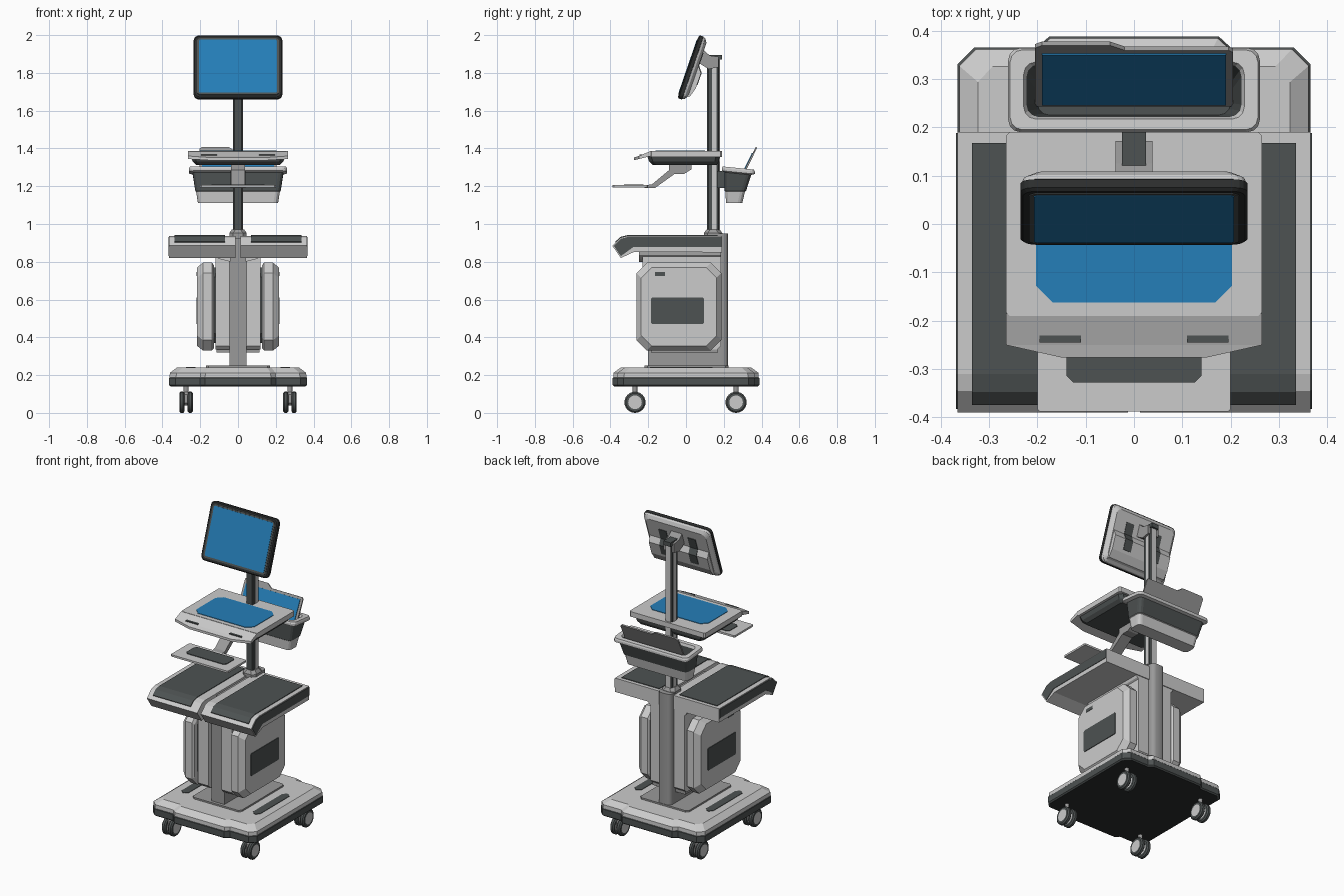
import bpy, bmesh, math
from mathutils import Matrix, Vector

if "Cube" in bpy.data.objects:
    bpy.data.objects.remove(bpy.data.objects["Cube"])


def material(name, rgb):
    m = bpy.data.materials.new(name)
    m.diffuse_color = (*rgb, 1)
    m.use_nodes = True
    m.node_tree.nodes["Principled BSDF"].inputs["Base Color"].default_value = m.diffuse_color
    return m


LIGHT, MID, DARK, BLACK, BLUE = range(5)
MATS = [material("light grey", (0.60, 0.60, 0.60)), material("mid grey", (0.32, 0.32, 0.32)),
        material("dark grey", (0.075, 0.085, 0.085)), material("black", (0.025, 0.027, 0.027)),
        material("screen blue", (0.018, 0.21, 0.48))]


def loft(name, rings, cols, caps=None, mirror=False, matrix=None, smooth=False):
    """Skin a list of equal rings; cols gives one colour per segment."""
    bm = bmesh.new()
    vs = [[bm.verts.new(p) for p in r] for r in rings]
    n = len(rings[0])
    for k in range(len(rings) - 1):
        for i in range(n):
            j = (i + 1) % n
            bm.faces.new((vs[k][i], vs[k][j], vs[k + 1][j], vs[k + 1][i])).material_index = cols[k]
    caps = caps or (cols[0], cols[-1])
    bm.faces.new(vs[0][::-1]).material_index = caps[0]
    bm.faces.new(vs[-1]).material_index = caps[1]
    bmesh.ops.recalc_face_normals(bm, faces=bm.faces)
    me = bpy.data.meshes.new(name)
    bm.to_mesh(me)
    bm.free()
    for m in MATS:
        me.materials.append(m)
    ob = bpy.data.objects.new(name, me)
    bpy.context.collection.objects.link(ob)
    if matrix:
        ob.matrix_world = matrix
    if mirror:
        ob.modifiers.new("mirror", 'MIRROR')
    if smooth:
        bpy.ops.object.select_all(action='DESELECT')
        ob.select_set(True)
        bpy.context.view_layer.objects.active = ob
        bpy.ops.object.shade_smooth_by_angle(angle=math.radians(35))
    return ob


def place(pts, axis, t):
    return [{'x': (t, a, b), 'y': (a, t, b), 'z': (a, b, t)}[axis] for a, b in pts]


def prism(name, pts, axis, lo, hi, col, **kw):
    return loft(name, [place(pts, axis, lo), place(pts, axis, hi)], [col], **kw)


def rect(a0, a1, b0, b1, c=0.0, n=1):
    """Rectangle with corners cut (n=1) or rounded (n>1) by c."""
    if c == 0:
        return [(a0, b0), (a1, b0), (a1, b1), (a0, b1)]
    out = []
    for k, (ca, cb) in enumerate([(a1 - c, b1 - c), (a0 + c, b1 - c), (a0 + c, b0 + c), (a1 - c, b0 + c)]):
        for i in range(n + 1):
            t = (k + i / n) * math.pi / 2
            out.append((ca + c * math.cos(t), cb + c * math.sin(t)))
    return out


def box(name, x0, x1, y0, y1, z0, z1, col, **kw):
    return prism(name, rect(x0, x1, y0, y1), 'z', z0, z1, col, **kw)


def circle(ca, cb, r, n=24):
    return [(ca + r * math.cos(i * math.tau / n), cb + r * math.sin(i * math.tau / n)) for i in range(n)]


# casters: twin wheels with pale hubs
for cx in (-0.275, 0.275):
    for cy in (-0.27, 0.265):
        for o in (-0.022, 0.022):
            ring = lambda r, t: place(circle(cy, 0.056, r), 'x', cx + o + t)
            loft("caster_wheel", [ring(.036, -.014), ring(.048, -.014), ring(.056, -.007), ring(.056, .007),
                                  ring(.048, .014), ring(.036, .014)], [DARK] * 5, (LIGHT, LIGHT), smooth=True)
        prism("caster_fork", rect(cy - 0.025, cy + 0.025, 0.04, 0.11, 0.012), 'x', cx - 0.009, cx + 0.009, MID)
        prism("caster_stem", circle(cx, cy, 0.013, 12), 'z', 0.09, 0.145, MID)

# base: dark skirt under a chamfered light top
quarter = [(0.365, 0.2), (0.365, 0.33), (0.33, 0.365), (0.2, 0.365), (0.175, 0.388)]
half = quarter + [(-x, y) for x, y in quarter[::-1]]
outline = half + [(x, -y) for x, y in half[::-1]]


def base_ring(d, z):
    return [(x * (1 - d / 0.365), y * (1 - d / 0.385), z) for x, y in outline]


loft("base", [base_ring(.008, .14), base_ring(0, .147), base_ring(0, .185), base_ring(.003, .188),
              base_ring(.004, .212), base_ring(.042, .24)], [DARK, DARK, DARK, LIGHT, LIGHT], (BLACK, LIGHT))
prism("base_plate", rect(-0.17, 0.17, -0.22, 0.225, 0.015), 'z', 0.238, 0.25, MID)
prism("base_grip", rect(0.225, 0.275, -0.19, 0.14, 0.02), 'z', 0.238, 0.243, DARK, mirror=True)

# spine and rear column
box("spine", -0.045, 0.045, -0.20, 0.18, 0.245, 0.925, MID)
prism("rear_column", rect(-0.045, 0.045, 0.13, 0.222, 0.025, 3), 'z', 0.245, 0.95, MID, smooth=True)
box("spine_foot", -0.115, 0.115, -0.185, 0.17, 0.32, 0.40, MID)
prism("spine_panel", rect(-0.23, 0.185, 0.335, 0.865, 0.02), 'x', 0.045, 0.12, LIGHT, mirror=True)
prism("panel_gap", rect(-0.22, 0.16, 0.37, 0.77, 0.05), 'x', 0.115, 0.14, DARK, mirror=True)

# side housings with dark panels
hr = lambda d, x: place(rect(-0.262 + d, 0.187 - d, 0.33 + d, 0.795 - d, 0.055), 'x', x)
loft("side_housing", [hr(.012, .128), hr(0, .138), hr(0, .185), hr(.025, .217)], [LIGHT] * 3, mirror=True)
prism("housing_panel", rect(-0.185, 0.095, 0.47, 0.61, 0.006), 'x', 0.215, 0.221, DARK, mirror=True)
box("housing_badge_slot", 0.215, 0.219, -0.165, -0.11, 0.725, 0.745, DARK, mirror=True)

# side wings with curled front lip, pads and dark edges
prism("wing", [(.19, .85), (.19, .937), (-.31, .937), (-.345, .928), (-.39, .885), (-.345, .82), (-.275, .852)],
      'x', 0.012, 0.365, LIGHT, mirror=True)
prism("wing_pad", [(.167, .93), (.167, .941), (-.31, .941), (-.347, .932), (-.374, .907), (-.368, .895),
                   (-.34, .918), (-.31, .93)], 'x', 0.07, 0.335, DARK, mirror=True)
prism("wing_edge", [(.188, .877), (.188, .931), (-.31, .931), (-.343, .922), (-.382, .885), (-.345, .83),
                    (-.28, .877)], 'x', 0.362, 0.368, DARK, mirror=True)
prism("wing_gusset", [(.04, .80), (.10, .815), (.13, .835), (.14, .86), (.04, .86)], 'y', -0.25, 0.185,
      LIGHT, mirror=True)

# pole with pale side inlay, and its collar
prism("pole", rect(-0.024, 0.024, 0.112, 0.176, 0.006), 'z', 0.93, 1.89, DARK)
box("pole_inlay", -0.026, 0.026, 0.138, 0.162, 0.95, 1.885, LIGHT)
box("pole_back_strip", -0.018, 0.018, 0.17, 0.179, 0.95, 1.88, LIGHT)
cr = lambda d, z: place(rect(-.046 + d, .046 - d, .095 + d, .192 - d, .02), 'z', z)
loft("pole_collar", [cr(0, .92), cr(0, .952), cr(.014, .972)], [MID, MID])

# monitor, built upright and tilted back
tilt = Matrix.Translation((0, -0.045, 1.667)) @ Matrix.Rotation(math.radians(-19), 4, 'X')
mr = lambda d, y: place(rect(-.235 + d, .235 - d, d, .352 - d, .028, 4), 'y', y)
loft("monitor", [mr(.006, 0), mr(0, .006), mr(0, .024), mr(.002, .025), mr(.006, .036), mr(.025, .05)],
     [BLACK, BLACK, BLACK, LIGHT, LIGHT], (BLACK, LIGHT), matrix=tilt)
prism("monitor_bezel", rect(-0.217, 0.217, 0.018, 0.334, 0.012), 'y', -0.002, 0.003, DARK, matrix=tilt)
prism("monitor_screen", rect(-0.207, 0.207, 0.029, 0.326, 0.006), 'y', -0.004, 0.002, BLUE, matrix=tilt)
prism("monitor_rear_bulge", [(.045, .02), (.06, .03), (.075, .08), (.075, .165), (.05, .197), (.045, .197)],
      'x', -0.205, 0.205, LIGHT, matrix=tilt)
prism("monitor_vent", [(.045, .27), (.053, .27), (.053, .198), (.078, .167), (.078, .10), (.045, .10)],
      'x', 0.075, 0.13, DARK, matrix=tilt, mirror=True)
prism("monitor_bracket", [(.065, .92), (.09, .925), (.125, .892), (.172, .885), (.172, .83), (.12, .82), (.055, .86)],
      'x', -0.038, 0.038, MID, matrix=Matrix.Translation((0, 0, 1)))
box("pole_cap", -0.025, 0.025, 0.115, 0.19, 1.87, 1.896, DARK)

# work surface with a sloping front lip
prism("work_surface", rect(-0.265, 0.265, -0.19, 0.19, 0.008), 'z', 1.355, 1.387, LIGHT)
loft("work_surface_lip", [[(-.265, -.185, 1.36), (.265, -.185, 1.36), (.265, -.185, 1.387), (-.265, -.185, 1.387)],
                          [(-.265, -.25, 1.344), (.265, -.25, 1.344), (.265, -.25, 1.36), (-.265, -.25, 1.36)],
                          [(-.15, -.276, 1.337), (.15, -.276, 1.337), (.15, -.276, 1.352), (-.15, -.276, 1.352)]],
     [LIGHT, LIGHT])
box("lip_slot", 0.11, 0.195, -0.245, -0.228, 1.358, 1.368, DARK, mirror=True)
tr = lambda d, z: place(rect(-.25 + d, .25 - d, -.205 + d, .178 - d / 2, .02), 'z', z)
loft("surface_underside", [tr(.03, 1.312), tr(.01, 1.33), tr(0, 1.358)], [DARK, DARK])
prism("desk_mat", rect(-0.203, 0.203, -0.162, 0.10, 0.035), 'z', 1.384, 1.390, BLUE)

# lower pull-out shelf on its arm
prism("shelf_arm", [(.03, 1.315), (.03, 1.29), (-.01, 1.265), (-.06, 1.265), (-.165, 1.19), (-.22, 1.19),
                    (-.22, 1.204), (-.18, 1.21), (-.09, 1.285), (-.09, 1.315)], 'x', -0.036, 0.036, MID)
prism("pull_out_shelf", rect(-0.2, 0.2, -0.388, -0.20, 0.006), 'z', 1.194, 1.206, LIGHT)
prism("shelf_pad", rect(-0.14, 0.14, -0.328, -0.225, 0.015), 'z', 1.204, 1.210, DARK)

# rear basket: open shell with flared rim
def basket_ring(x, y0, y1, z, c=0.025):
    return [(a, b, z - (b - 0.19) * 0.1 * (z > 1.2)) for a, b in rect(-x, x, y0, y1, c, 3)]


loft("basket", [basket_ring(.20, .225, .30, 1.13), basket_ring(.222, .222, .33, 1.29),
                basket_ring(.228, .217, .335, 1.305), basket_ring(.256, .195, .36, 1.305),
                basket_ring(.26, .19, .364, 1.295), basket_ring(.26, .19, .364, 1.282),
                basket_ring(.24, .205, .345, 1.275), basket_ring(.226, .205, .318, 1.175),
                basket_ring(.222, .208, .312, 1.172), basket_ring(.212, .212, .298, 1.11)],
     [DARK, LIGHT, LIGHT, LIGHT, LIGHT, LIGHT, DARK, LIGHT, LIGHT], (DARK, LIGHT))
box("basket_hanger", -0.04, 0.04, 0.165, 0.215, 1.19, 1.28, DARK)

# tabbed folder leaning in the basket, blue sheet on its front
lean = Matrix.Translation((0, 0.243, 1.15)) @ Matrix.Rotation(math.radians(-26), 4, 'X')
prism("folder", [(-.205, 0), (.205, 0), (.205, .255), (.195, .265), (-.02, .265), (-.05, .288), (-.19, .288),
                 (-.205, .275)], 'y', 0, 0.009, MID, matrix=lean)
box("folder_sheet", -0.19, 0.19, -0.004, 0.002, 0.012, 0.25, BLUE, matrix=lean)
